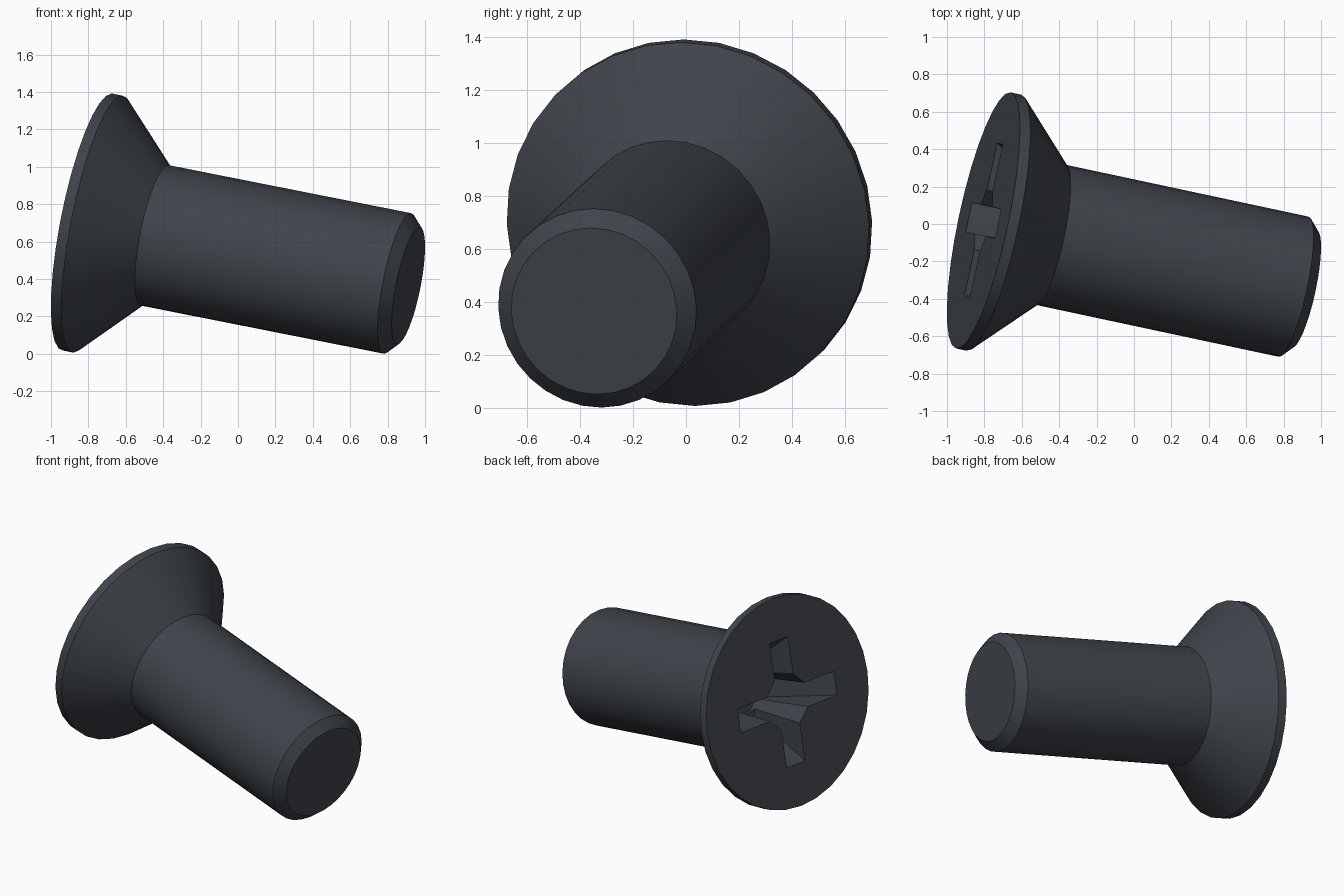
import bpy, bmesh, math
from mathutils import Matrix, Vector

cube = bpy.data.objects.get("Cube")
if cube:
    bpy.data.objects.remove(cube, do_unlink=True)

SIDES = 32
# Local frame: z runs from the head face down the shaft
axis = Vector((1, -0.2136, -0.198)).normalized()
side = Vector((-axis.y, axis.x, 0)).normalized()
up = axis.cross(side)
frame = Matrix.Translation((-0.805, 0.019, 0.705)) @ Matrix((side, up, axis)).transposed().to_4x4()

steel = bpy.data.materials.new("dark_blue_grey_steel")
steel.use_nodes = True
colour = (0.05, 0.058, 0.07, 1)
steel.diffuse_color = colour
steel.node_tree.nodes["Principled BSDF"].inputs["Base Color"].default_value = colour


def loft(name, rings):
    """Join equal-length rings of points into a closed solid."""
    bm = bmesh.new()
    loops = [[bm.verts.new(p) for p in ring] for ring in rings]
    n = len(loops[0])
    for a, b in zip(loops, loops[1:]):
        for i in range(n):
            j = (i + 1) % n
            bm.faces.new((a[i], a[j], b[j], b[i]))
    bm.faces.new(loops[0][::-1])
    bm.faces.new(loops[-1])
    bmesh.ops.recalc_face_normals(bm, faces=bm.faces)
    mesh = bpy.data.meshes.new(name)
    bm.to_mesh(mesh)
    bm.free()
    mesh.materials.append(steel)
    obj = bpy.data.objects.new(name, mesh)
    bpy.context.collection.objects.link(obj)
    obj.matrix_world = frame
    return obj


def circle(radius, z, n=SIDES, turn=0.0):
    angles = [turn + math.tau * i / n for i in range(n)]
    return [(radius * math.cos(a), radius * math.sin(a), z) for a in angles]


def rectangle(x, y, z):
    return [(-x, -y, z), (x, -y, z), (x, y, z), (-x, y, z)]


# Countersunk head, shaft and chamfered tip as one turned body
profile = [(0.70, 0), (0.70, 0.058), (0.383, 0.375), (0.383, 1.727), (0.32, 1.787)]
screw = loft("countersunk_screw", [circle(r, z) for r, z in profile])

# Cross recess: two tapered slots and a tapered eight-sided core
top, slope = -0.02, 0.58
reach = 0.42 - slope * top
cutters = [
    loft("slot_cutter_across", [rectangle(reach, 0.081, top), rectangle(0.17, 0.075, 0.42)]),
    loft("slot_cutter_upright", [rectangle(0.08, reach, top), rectangle(0.074, 0.17, 0.425)]),
    loft("core_cutter", [circle(0.19, top, 8, math.pi / 8), circle(0.15, 0.45, 8, math.pi / 8)]),
]
bpy.ops.object.select_all(action="DESELECT")
bpy.context.view_layer.objects.active = screw
screw.select_set(True)
for cutter in cutters:
    cutter.hide_render = True
    mod = screw.modifiers.new("recess", "BOOLEAN")
    mod.operation = "DIFFERENCE"
    mod.solver = "EXACT"
    mod.object = cutter
    bpy.ops.object.modifier_apply(modifier=mod.name)
for cutter in cutters:
    bpy.data.objects.remove(cutter, do_unlink=True)

bpy.ops.object.shade_smooth_by_angle(angle=math.radians(30))
